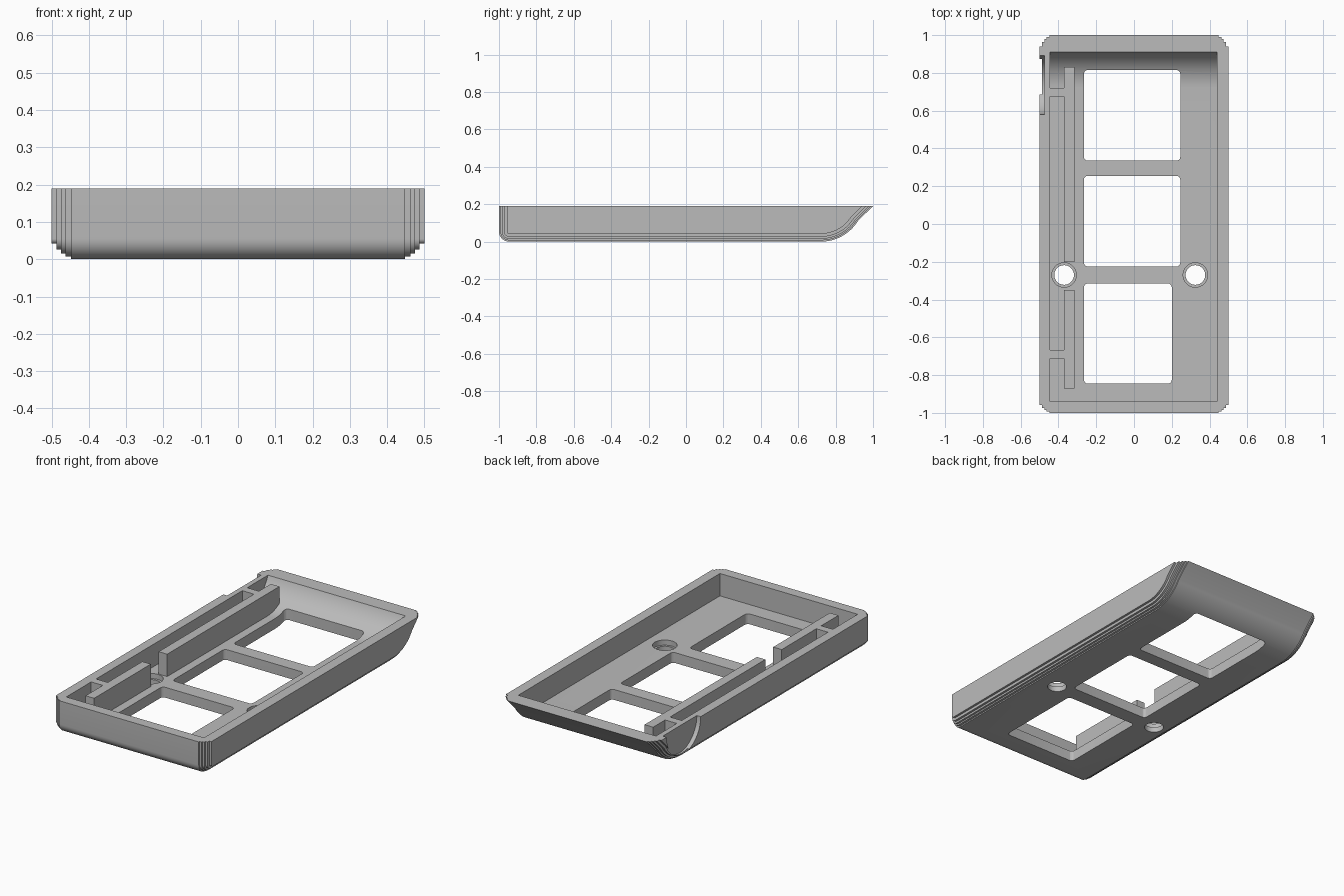
import bpy
import bmesh
from math import sin, cos, pi, radians

default = bpy.data.objects.get("Cube")
if default:
    bpy.data.objects.remove(default, do_unlink=True)

RIM, FLOOR = 0.19, 0.06

grey = bpy.data.materials.new("plain grey")
grey.use_nodes = True
grey.diffuse_color = (0.5, 0.5, 0.5, 1)
grey.node_tree.nodes["Principled BSDF"].inputs["Base Color"].default_value = (0.5, 0.5, 0.5, 1)


def loft(name, rings):
    """Closed solid through rings of equal point count."""
    bm = bmesh.new()
    loops = [[bm.verts.new(p) for p in ring] for ring in rings]
    for a, b in zip(loops, loops[1:]):
        for i in range(len(a)):
            j = (i + 1) % len(a)
            bm.faces.new((a[i], a[j], b[j], b[i]))
    bm.faces.new(loops[0])
    bm.faces.new(loops[-1])
    bmesh.ops.recalc_face_normals(bm, faces=bm.faces)
    mesh = bpy.data.meshes.new(name)
    bm.to_mesh(mesh)
    bm.free()
    mesh.materials.append(grey)
    obj = bpy.data.objects.new(name, mesh)
    bpy.context.collection.objects.link(obj)
    return obj


def arc(cx, cy, r, start, end, steps):
    angles = [radians(start + (end - start) * i / steps) for i in range(steps + 1)]
    return [(cx + r * cos(a), cy + r * sin(a)) for a in angles]


def prism_z(name, outline, z0, z1):
    return loft(name, [[(x, y, z) for x, y in outline] for z in (z0, z1)])


def box(name, x0, x1, y0, y1, z0, z1):
    return prism_z(name, [(x0, y0), (x1, y0), (x1, y1), (x0, y1)], z0, z1)


def rounded_rect(x0, x1, y0, y1, r):
    corners = [(x1 - r, y1 - r, 0), (x0 + r, y1 - r, 90),
               (x0 + r, y0 + r, 180), (x1 - r, y0 + r, 270)]
    return [p for x, y, a in corners for p in arc(x, y, r, a, a + 90, 5)]


def combine(target, tool, operation):
    mod = target.modifiers.new("combine", "BOOLEAN")
    mod.operation = operation
    mod.solver = "EXACT"
    mod.object = tool
    bpy.context.view_layer.objects.active = target
    bpy.ops.object.modifier_apply(modifier=mod.name)
    bpy.data.objects.remove(tool, do_unlink=True)


def shell_profile(d):
    """Side outline inset by d: rounded front, swept back with a flared lip."""
    top = 0.32 - d
    r = 0.055
    pts = [(-1 + d, top)]
    pts += arc(-1 + r, r, r - d, 180, 270, 8)
    pts += arc(0.72, 0.235, 0.235 - d, 270, 328, 16)
    pts.append((1 + top - RIM - 1.41 * d, top))
    return pts


# Outer shell, stepped at both long sides
steps = [(0.5, 0.042), (0.487, 0.026), (0.474, 0.015), (0.462, 0.007), (0.448, 0)]
half = []
for (x, d), following in zip(steps, steps[1:] + [None]):
    half.append((x, d))
    if following:
        half.append((following[0], d))
stations = [(-x, d) for x, d in half] + half[::-1]
tray = loft("tray", [[(x, y, z) for y, z in shell_profile(d)] for x, d in stations])

# Cavity with curved back wall
cavity = [(-0.94, 0.4), (-0.94, FLOOR)]
cavity += arc(0.72, FLOOR + 0.205, 0.205, 270, 341, 16)
cavity.append((cavity[-1][0], 0.4))
combine(tray, loft("cavity", [[(x, y, z) for y, z in cavity] for x in (-0.445, 0.44)]),
        "DIFFERENCE")

# Inner ribs, and bridges tying them to the side wall
for y0, y1, bridge in ((-0.2, 0.83, 0.675), (-0.87, -0.35, -0.712)):
    combine(tray, box("rib", -0.37, -0.315, y0, y1, 0.045, 0.25), "UNION")
    combine(tray, box("bridge", -0.455, -0.34, bridge, bridge + 0.045, 0.04, 0.24), "UNION")

# Level rim
combine(tray, box("rim_trim", -2, 2, -2, 2, RIM, 1), "DIFFERENCE")

# Floor windows
for x1, y0, y1 in ((0.245, 0.335, 0.815), (0.245, -0.225, 0.255), (0.2, -0.845, -0.315)):
    combine(tray, prism_z("window", rounded_rect(-0.265, x1, y0, y1, 0.02), -0.1, 0.3),
            "DIFFERENCE")

# Counterbored screw holes
for x in (-0.37, 0.325):
    for r, z0 in ((0.052, -0.1), (0.065, 0.03)):
        circle = arc(x, -0.27, r, 0, 360, 32)[:-1]
        combine(tray, prism_z("screw_hole", circle, z0, 0.25), "DIFFERENCE")

# Round thumb notch in the side wall
notch = arc(0.735, RIM, 0.156, 0, 360, 48)[:-1]
combine(tray, loft("notch", [[(x, y, z) for y, z in notch] for x in (-0.6, -0.475)]),
        "DIFFERENCE")

# Smooth the curved runs, keep edges crisp
bpy.ops.object.select_all(action="DESELECT")
tray.select_set(True)
bpy.context.view_layer.objects.active = tray
bpy.ops.object.shade_smooth_by_angle(angle=radians(15))
